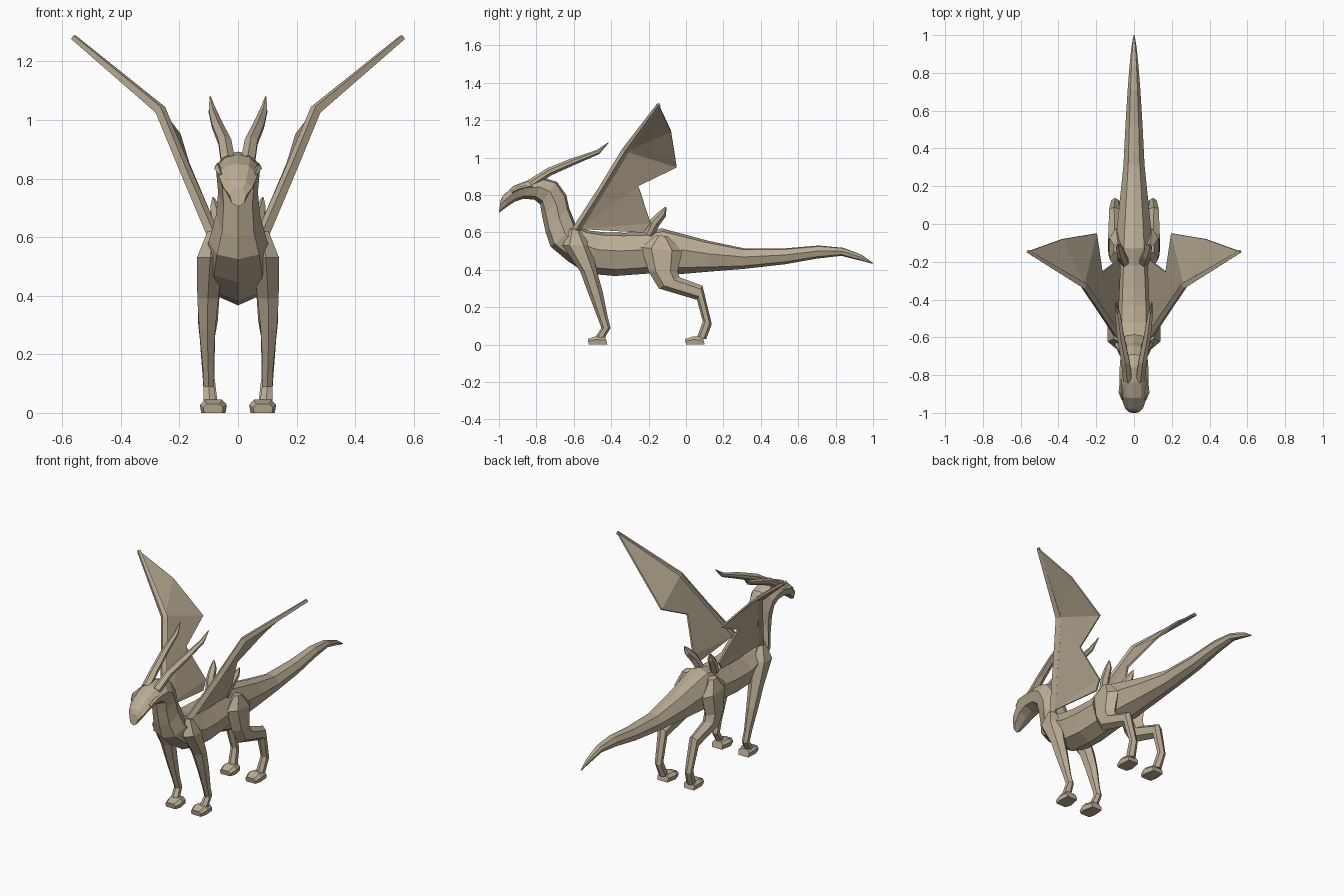
import bpy
import bmesh
from mathutils import Vector

mat = bpy.data.materials.new("tan_hide")
mat.diffuse_color = (0.5, 0.42, 0.3, 1)


def finish(name, bm, mirror=False, thickness=0):
    bmesh.ops.recalc_face_normals(bm, faces=bm.faces)
    me = bpy.data.meshes.new(name)
    bm.to_mesh(me)
    bm.free()
    me.materials.append(mat)
    ob = bpy.data.objects.new(name, me)
    bpy.context.collection.objects.link(ob)
    if thickness:
        mod = ob.modifiers.new("thickness", 'SOLIDIFY')
        mod.thickness = thickness
        mod.offset = 0
    if mirror:
        mod = ob.modifiers.new("mirror", 'MIRROR')
        mod.use_mirror_merge = False
    return ob


def skin(name, rings, mirror=False):
    """Join rings of points into a closed, flat-faced skin."""
    bm = bmesh.new()
    loops = [[bm.verts.new(p) for p in ring] for ring in rings]
    n = len(loops[0])
    for a, b in zip(loops, loops[1:]):
        for i in range(n):
            j = (i + 1) % n
            bm.faces.new((a[i], a[j], b[j], b[i]))
    bm.faces.new(loops[0])
    bm.faces.new(loops[-1])
    return finish(name, bm, mirror)


def profile_loft(name, sections, shape, mirror=False):
    """Each section: side-view points A and B, half width, centre x."""
    rings = []
    for ya, za, yb, zb, w, cx in sections:
        rings.append([(cx + u * w, yb + (ya - yb) * v, zb + (za - zb) * v)
                      for u, v in shape])
    return skin(name, rings, mirror)


def tube(name, path, wide=1.0, sides=4):
    """Mirrored tapered limb through points (x, y, z, radius)."""
    pts = [Vector(p[:3]) for p in path]
    rings = []
    for i, p in enumerate(path):
        t = (pts[min(i + 1, len(pts) - 1)] - pts[max(i - 1, 0)]).normalized()
        s = t.cross(Vector((1, 0, 0))).normalized()
        o = s.cross(t)
        dirs = ([s * wide, o, -s * wide, -o] if sides == 4 else
                [s * wide, s * .4 * wide + o, -s * .4 * wide + o,
                 -s * wide, -s * .4 * wide - o, s * .4 * wide - o])
        rings.append([pts[i] + d * p[3] for d in dirs])
    return skin(name, rings, True)


# Body: beak, head, neck, torso and tail in one skin (top y,z, bottom y,z, half width)
body = [
    (-.992, .77, -1.0, .705, .028),
    (-.98, .795, -.96, .735, .05),
    (-.92, .85, -.915, .765, .068),
    (-.84, .88, -.87, .78, .075),
    (-.76, .892, -.81, .775, .077),
    (-.69, .87, -.78, .75, .074),
    (-.64, .80, -.77, .69, .068),
    (-.625, .73, -.75, .60, .075),
    (-.585, .63, -.725, .525, .10),
    (-.52, .61, -.63, .445, .115),
    (-.43, .60, -.53, .38, .115),
    (-.33, .598, -.38, .367, .108),
    (-.22, .60, -.2, .38, .10),
    (-.13, .622, -.06, .375, .098),
    (.12, .555, .12, .39, .076),
    (.31, .515, .31, .405, .056),
    (.53, .515, .53, .43, .045),
    (.71, .53, .70, .46, .034),
    (.84, .518, .83, .475, .024),
    (.94, .48, .93, .45, .014),
    (1.0, .437, .998, .432, .003),
]
octagon = [(0, 1), (.55, .93), (1, .58), (.72, .15),
           (0, 0), (-.72, .15), (-1, .58), (-.55, .93)]
profile_loft("body", [s + (0,) for s in body], octagon)

# Legs and feet (front y,z, back y,z, half width, centre x)
hexagon = [(0, 1), (1, .75), (1, .25), (0, 0), (-1, .25), (-1, .75)]
profile_loft("front_leg", [
    (-.62, .62, -.57, .615, .02, .085),
    (-.66, .53, -.51, .53, .045, .095),
    (-.565, .39, -.475, .39, .036, .103),
    (-.525, .28, -.445, .28, .027, .105),
    (-.477, .155, -.418, .145, .018, .102),
    (-.452, .09, -.403, .09, .018, .1),
    (-.495, .025, -.442, .025, .022, .095),
], hexagon, True)
profile_loft("back_leg", [
    (-.16, .585, -.10, .58, .02, .085),
    (-.24, .52, -.02, .50, .034, .095),
    (-.20, .39, -.045, .39, .036, .1),
    (-.145, .30, -.035, .36, .034, .103),
    (.058, .24, .088, .315, .026, .105),
    (.09, .125, .138, .11, .02, .1),
    (.055, .03, .108, .03, .023, .092),
], hexagon, True)
foot = [(-.65, 1), (.65, 1), (1, .6), (.9, 0), (-.9, 0), (-1, .6)]
for name, y in (("front_foot", -.525), ("back_foot", -.005)):
    profile_loft(name, [
        (y, .03, y + .005, 0, .034, .085),
        (y + .045, .045, y + .04, 0, .046, .084),
        (y + .095, .04, y + .105, 0, .036, .088),
    ], foot, True)

# Wing membrane, folded at the elbow
bm = bmesh.new()
root, elbow, tip, outer, corner, notch, base = [bm.verts.new(p) for p in (
    (.09, -.57, .62), (.265, -.32, 1.035), (.56, -.145, 1.28),
    (.38, -.08, 1.14), (.20, -.05, .95), (.17, -.255, .85), (.085, -.19, .65))]
low = bm.verts.new((.075, -.23, .60))
for f in ((root, elbow, notch), (root, notch, base), (root, base, low),
          (elbow, tip, outer), (elbow, outer, corner), (elbow, corner, notch)):
    bm.faces.new(f)
finish("wing_membrane", bm, True, .01)

# Wing arm bone along the leading edge
tube("wing_bone", [(.085, -.59, .61, .022), (.18, -.45, .83, .02),
                   (.265, -.325, 1.035, .02), (.562, -.145, 1.283, .011)])

# Swept horns
tube("horn", [(.034, -.83, .86, .024), (.045, -.73, .925, .022),
              (.07, -.6, .98, .019), (.087, -.47, 1.03, .013),
              (.095, -.415, 1.08, .002)], 1.0, 6)

# Small fins over the hips
tube("hip_fin", [(.05, -.20, .59, .022), (.066, -.165, .655, .022),
                 (.078, -.125, .70, .017), (.085, -.108, .735, .003)], 1.3, 6)

# Brow ridges beside the eyes
tube("brow", [(.06, -.93, .815, .006), (.069, -.89, .835, .013),
              (.07, -.82, .85, .004)])
